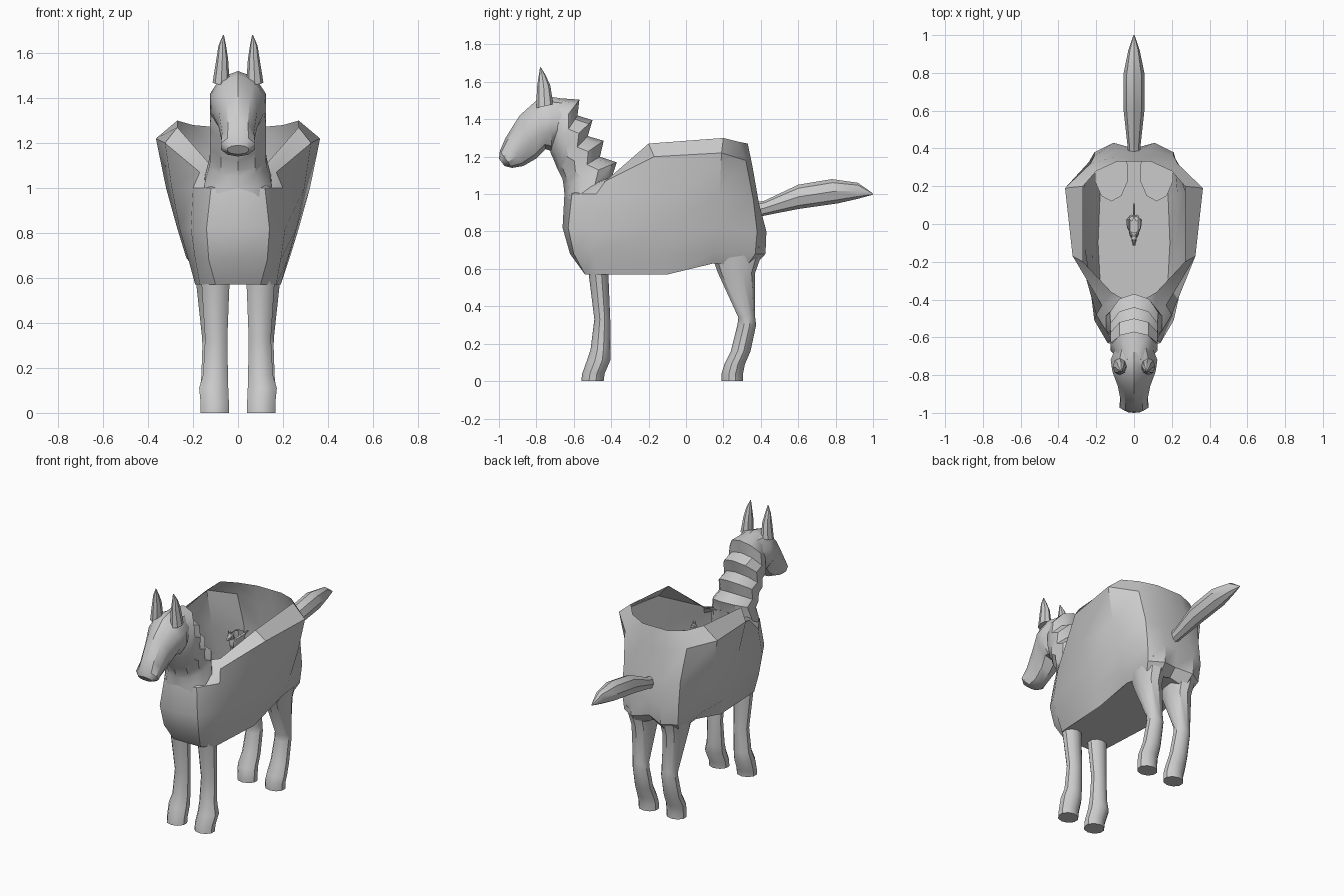
import bpy, bmesh, math
from mathutils import Vector

parts = []


def make(name, rings, cap_start=True, cap_end=True):
    """Skin a stack of closed rings into one mesh object."""
    bm = bmesh.new()
    loops = [[bm.verts.new(p) for p in ring] for ring in rings]
    n = len(loops[0])
    for lo, hi in zip(loops, loops[1:]):
        for i in range(n):
            j = (i + 1) % n
            bm.faces.new((lo[i], lo[j], hi[j], hi[i]))
    if cap_start:
        bm.faces.new(loops[0])
    if cap_end:
        bm.faces.new(loops[-1])
    bmesh.ops.recalc_face_normals(bm, faces=bm.faces)
    me = bpy.data.meshes.new(name)
    bm.to_mesh(me)
    bm.free()
    me.shade_smooth()
    me.set_sharp_from_angle(angle=math.radians(35))
    ob = bpy.data.objects.new(name, me)
    bpy.context.collection.objects.link(ob)
    parts.append(ob)
    return ob


def limb(name, sections, side=0, sides=10):
    """Each section: y,z of one edge, y,z of the opposite edge, half width, x centre."""
    rings = []
    for ay, az, by, bz, hw, cx in sections:
        a, b = Vector((0, ay, az)), Vector((0, by, bz))
        mid, half = (a + b) / 2, (a - b) / 2
        ring = []
        for k in range(sides):
            t = 2 * math.pi * k / sides
            p = mid + half * math.cos(t)
            p.x = cx * side + hw * math.sin(t)
            ring.append(p)
        rings.append(ring)
    return make(name, rings)


# Open-topped body: half rings from chest centre to rump centre, bottom to rim
half_rings = [
    [(0, -.54, .57), (.1, -.54, .57), (.17, -.48, .57), (.19, -.1, .57),
     (.18, .15, .63), (.17, .32, .61), (.1, .36, .61), (0, .34, .65)],
    [(0, -.62, .68), (.13, -.60, .68), (.19, -.50, .68), (.22, -.1, .68),
     (.23, .15, .69), (.2, .37, .68), (.11, .425, .68), (0, .39, .7)],
    [(0, -.66, .82), (.14, -.63, .82), (.21, -.51, .82), (.26, -.12, .82),
     (.27, .17, .82), (.21, .38, .8), (.11, .43, .8), (0, .40, .82)],
    [(0, -.65, 1.0), (.12, -.61, 1.0), (.2, -.48, 1.0), (.295, -.14, 1.0),
     (.32, .18, 1.0), (.21, .36, .97), (.1, .39, .95), (0, .385, .95)],
    [(0, -.55, 1.05), (.1, -.53, 1.05), (.17, -.43, 1.07), (.325, -.17, 1.2),
     (.365, .19, 1.22), (.23, .32, 1.18), (.1, .355, 1.15), (0, .355, 1.15)],
    [(0, -.40, 1.1), (.07, -.39, 1.09), (.12, -.36, 1.1), (.27, -.2, 1.27),
     (.27, .2, 1.3), (.2, .28, 1.28), (.09, .33, 1.27), (0, .33, 1.27)],
]
make("open_body",
     [h + [(-x, y, z) for x, y, z in reversed(h[1:-1])] for h in half_rings],
     cap_end=False)

# Neck with stepped mane
limb("neck_and_mane", [
    (-.63, .85, -.42, .85, .17, 0),
    (-.65, 1.0, -.40, 1.08, .155, 0),
    (-.655, 1.05, -.37, 1.17, .135, 0),
    (-.66, 1.08, -.46, 1.20, .13, 0),
    (-.68, 1.12, -.44, 1.285, .13, 0),
    (-.69, 1.14, -.525, 1.31, .13, 0),
    (-.71, 1.19, -.50, 1.395, .13, 0),
    (-.72, 1.21, -.58, 1.42, .13, 0),
    (-.74, 1.28, -.57, 1.505, .12, 0),
    (-.78, 1.42, -.71, 1.515, .07, 0),
])

# Head
limb("head", [
    (-.60, 1.50, -.66, 1.30, .09, 0),
    (-.72, 1.52, -.72, 1.23, .13, 0),
    (-.80, 1.50, -.75, 1.24, .12, 0),
    (-.89, 1.42, -.80, 1.19, .09, 0),
    (-.965, 1.30, -.87, 1.15, .075, 0),
    (-.995, 1.23, -.93, 1.14, .08, 0),
    (-1.0, 1.19, -.97, 1.15, .05, 0),
])

# Tail
limb("tail", [
    (.34, .95, .36, .87, .03, 0),
    (.42, .965, .42, .885, .035, 0),
    (.60, 1.05, .60, .92, .055, 0),
    (.78, 1.08, .81, .95, .056, 0),
    (.92, 1.06, .92, .975, .03, 0),
    (1.0, 1.003, 1.0, .997, .003, 0),
], sides=8)

# Paired ears and legs
ear = [
    (-.80, 1.46, -.71, 1.48, .038, .075),
    (-.797, 1.57, -.725, 1.58, .026, .07),
    (-.788, 1.63, -.75, 1.635, .017, .07),
    (-.78, 1.68, -.775, 1.677, .003, .065),
]
front_leg = [  # y front, y back, z, half width, x centre
    (-.54, -.40, .70, .07, .105), (-.52, -.415, .57, .065, .1),
    (-.49, -.405, .33, .052, .097), (-.51, -.405, .17, .058, .1),
    (-.53, -.405, .11, .068, .108), (-.555, -.435, .04, .066, .103),
    (-.56, -.44, 0, .066, .103),
]
hind_leg = [
    (.12, .42, .72, .09, .12), (.17, .37, .58, .075, .115),
    (.28, .37, .34, .055, .108), (.275, .375, .30, .055, .106),
    (.24, .345, .16, .06, .106), (.205, .315, .09, .066, .108),
    (.19, .305, .04, .066, .103), (.19, .305, 0, .066, .103),
]
for side, word in ((1, "right"), (-1, "left")):
    limb(word + "_ear", ear, side, 8)
    for label, leg in (("_front_leg", front_leg), ("_hind_leg", hind_leg)):
        limb(word + label, [(a, z, b, z, hw, cx) for a, b, z, hw, cx in leg], side)

# Tiny copy of the whole animal in the middle of the hollow body
for ob in list(parts):
    mini = bpy.data.objects.new("small_" + ob.name, ob.data)
    mini.scale = (.115, .115, .115)
    mini.location = (0, 0, .96)
    bpy.context.collection.objects.link(mini)
